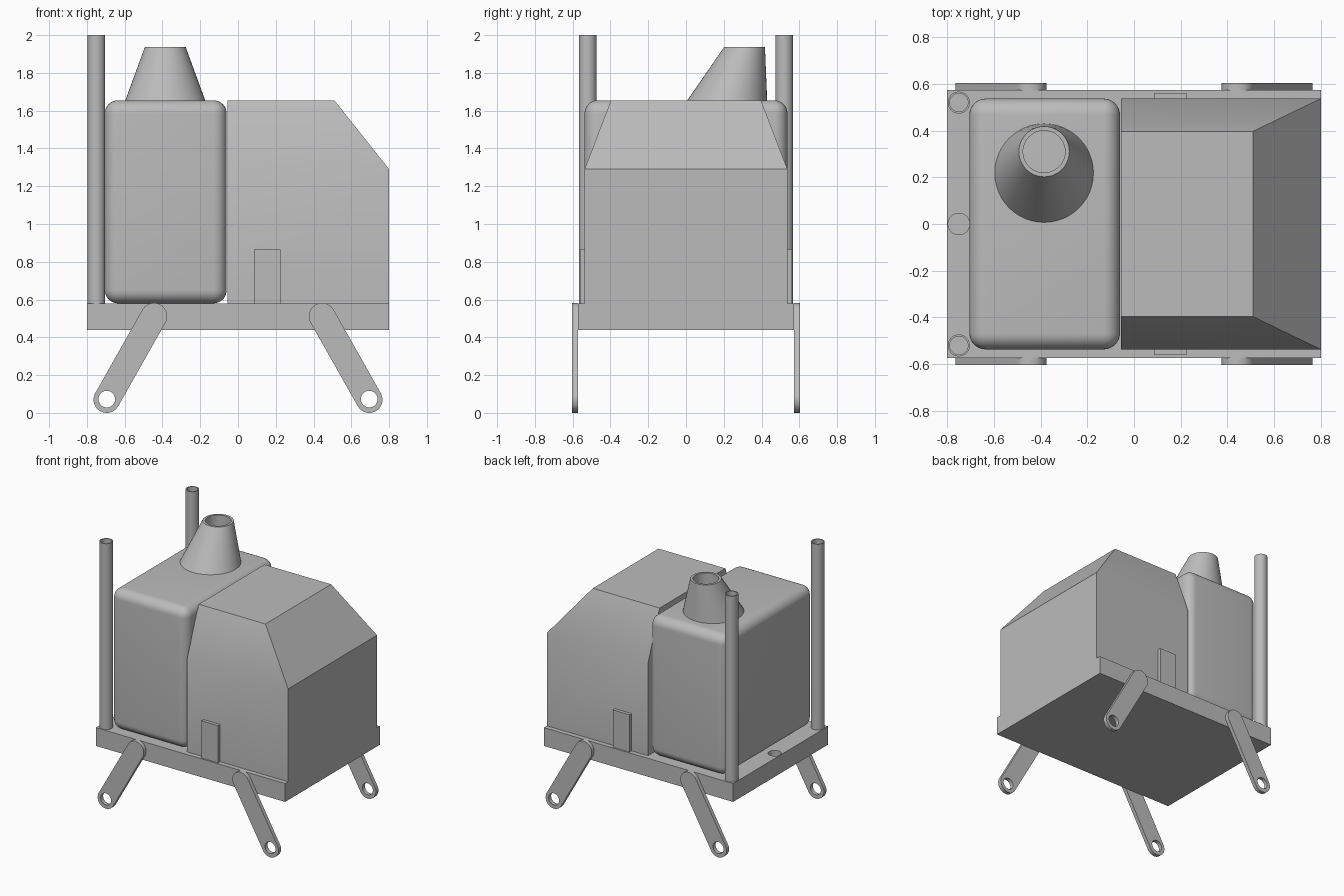
import bpy, bmesh, math
from mathutils import Vector

if "Cube" in bpy.data.objects:
    bpy.data.objects.remove(bpy.data.objects["Cube"])

grey = bpy.data.materials.new("plain_grey")
grey.use_nodes = True
grey.diffuse_color = (0.5, 0.5, 0.5, 1)
grey.node_tree.nodes["Principled BSDF"].inputs["Base Color"].default_value = grey.diffuse_color


def make(name, bm):
    """Turn a bmesh into a named, shaded object."""
    bmesh.ops.recalc_face_normals(bm, faces=bm.faces)
    mesh = bpy.data.meshes.new(name)
    bm.to_mesh(mesh)
    bm.free()
    mesh.materials.append(grey)
    ob = bpy.data.objects.new(name, mesh)
    bpy.context.collection.objects.link(ob)
    return ob


def activate(ob):
    bpy.ops.object.select_all(action='DESELECT')
    ob.select_set(True)
    bpy.context.view_layer.objects.active = ob


def smooth(ob):
    activate(ob)
    bpy.ops.object.shade_smooth_by_angle(angle=math.radians(30))


def box(name, x, y, z, bevel=0):
    bm = bmesh.new()
    bmesh.ops.create_cube(bm, size=1)
    for v in bm.verts:
        for i, (lo, hi) in enumerate((x, y, z)):
            v.co[i] = hi if v.co[i] > 0 else lo
    if bevel:
        bmesh.ops.bevel(bm, geom=bm.edges[:], offset=bevel, segments=8,
                        profile=0.5, affect='EDGES')
    return make(name, bm)


def loft(name, rings, sides=48):
    """Skin a stack of circles given as (x, y, z, radius), capped at both ends."""
    bm = bmesh.new()
    loops = []
    for x, y, z, r in rings:
        loops.append([bm.verts.new((x + r * math.cos(a), y + r * math.sin(a), z))
                      for a in (math.tau * i / sides for i in range(sides))])
    for a, b in zip(loops, loops[1:]):
        for i in range(sides):
            j = (i + 1) % sides
            bm.faces.new((a[i], a[j], b[j], b[i]))
    bm.faces.new(loops[0])
    bm.faces.new(loops[-1])
    return make(name, bm)


def cut(ob, cutter):
    """Subtract the cutter, then discard it."""
    cutter.hide_render = True
    activate(ob)
    mod = ob.modifiers.new("hole", 'BOOLEAN')
    mod.operation = 'DIFFERENCE'
    mod.solver = 'EXACT'
    mod.object = cutter
    bpy.ops.object.modifier_apply(modifier=mod.name)
    bpy.data.objects.remove(cutter)


# Base slab with an empty post socket at the middle of its end
POST_X, DECK, TOP = -0.75, 0.58, 1.655
base = box("base_slab", (-0.8, 0.8), (-0.573, 0.573), (0.44, DECK))
cut(base, loft("socket_cutter", [(POST_X, 0, 0.5, 0.046), (POST_X, 0, 0.7, 0.046)]))
smooth(base)

# Rounded tank
smooth(box("rounded_tank", (-0.705, -0.06), (-0.537, 0.537), (DECK, TOP), bevel=0.07))

# Housing with sloping end and shoulders
bm = bmesh.new()
levels = []
for z, end, half in ((DECK, 0.8, 0.537), (1.29, 0.8, 0.537), (TOP, 0.51, 0.397)):
    levels.append([bm.verts.new((x, y, z)) for x, y in
                   ((-0.055, -half), (end, -half), (end, half), (-0.055, half))])
for low, high in zip(levels, levels[1:]):
    for i in range(4):
        j = (i + 1) % 4
        bm.faces.new((low[i], low[j], high[j], high[i]))
bm.faces.new(levels[0])
bm.faces.new(levels[-1])
smooth(make("housing", bm))

# Leaning hollow chimney
smooth(loft("chimney", [(-0.385, 0.215, TOP - 0.01, 0.215), (-0.385, 0.31, 1.937, 0.108),
                        (-0.385, 0.31, 1.937, 0.09), (-0.385, 0.31, TOP, 0.09)]))

for side, label in ((-1, "front"), (1, "back")):
    # Hollow post
    y = side * 0.52
    smooth(loft(label + "_post", [(POST_X, y, DECK - 0.01, 0.047), (POST_X, y, 2, 0.047),
                                  (POST_X, y, 2, 0.039), (POST_X, y, DECK, 0.039)]))
    # Side plate
    box(label + "_side_plate", (0.085, 0.225),
        sorted((side * 0.53, side * 0.562)), (DECK, 0.865))

    # Splayed legs with an eye at the foot
    for end, end_label in ((-1, "right"), (1, "left")):
        hip = Vector((end * 0.445, 0, 0.512))
        foot = Vector((end * 0.695, 0, 0.07))
        lean = math.atan2(hip.z - foot.z, hip.x - foot.x)
        bm = bmesh.new()
        outline = []
        for centre, start in ((hip, lean - math.pi / 2), (foot, lean + math.pi / 2)):
            for i in range(25):
                a = start + math.pi * i / 24
                outline.append(bm.verts.new(centre + 0.07 * Vector((math.cos(a), 0, math.sin(a)))))
        face = bm.faces.new(outline)
        grown = bmesh.ops.extrude_face_region(bm, geom=[face])["geom"]
        for v in bm.verts:
            v.co.y = side * 0.573
        for v in grown:
            if isinstance(v, bmesh.types.BMVert):
                v.co.y = side * 0.603
        leg = make(f"{label}_{end_label}_leg", bm)
        eye = loft("eye_cutter", [(0, 0, -0.1, 0.044), (0, 0, 0.1, 0.044)])
        eye.rotation_euler.x = math.pi / 2
        eye.location = (foot.x, side * 0.588, foot.z + 0.003)
        bpy.context.view_layer.update()
        cut(leg, eye)
        smooth(leg)
